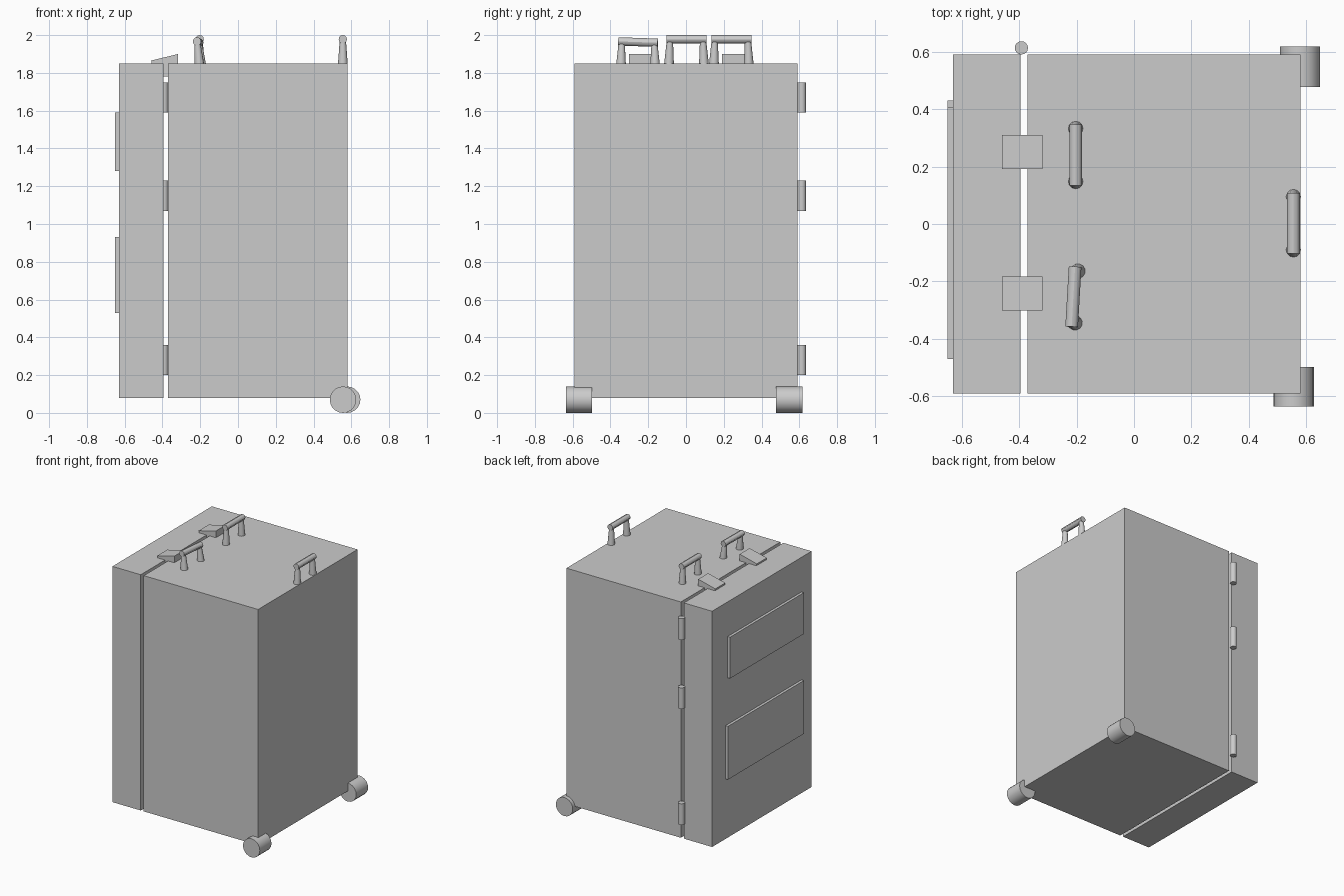
import bpy
from mathutils import Vector

cube = bpy.data.objects.get("Cube")
if cube:
    bpy.data.objects.remove(cube, do_unlink=True)

grey = bpy.data.materials.new("plain grey")
grey.use_nodes = True
COLOUR = (0.6, 0.6, 0.6, 1)
grey.diffuse_color = COLOUR
grey.node_tree.nodes["Principled BSDF"].inputs["Base Color"].default_value = COLOUR


def finish(name):
    obj = bpy.context.object
    obj.name = name
    obj.data.materials.append(grey)
    return obj


def box(name, low, high):
    low, high = Vector(low), Vector(high)
    bpy.ops.mesh.primitive_cube_add(size=1, location=(low + high) / 2)
    obj = finish(name)
    for v in obj.data.vertices:
        v.co *= high - low
    return obj


def rod(name, start, end, r1, r2, sides=16, smooth=True):
    start, end = Vector(start), Vector(end)
    axis = end - start
    bpy.ops.mesh.primitive_cone_add(vertices=sides, radius1=r1, radius2=r2,
                                    depth=axis.length, location=(start + end) / 2,
                                    rotation=axis.to_track_quat('Z', 'Y').to_euler())
    obj = finish(name)
    if smooth:
        bpy.ops.object.shade_smooth_by_angle()
    return obj


def prism(name, profile, y0, y1):
    # profile in x and z, extruded along y
    n = len(profile)
    verts = [(x, y, z) for y in (y0, y1) for x, z in profile]
    faces = [tuple(range(n)), tuple(reversed(range(n, 2 * n)))]
    faces += [(i, i + n, (i + 1) % n + n, (i + 1) % n) for i in range(n)]
    mesh = bpy.data.meshes.new(name)
    mesh.from_pydata(verts, [], faces)
    mesh.materials.append(grey)
    obj = bpy.data.objects.new(name, mesh)
    bpy.context.collection.objects.link(obj)


def handle(name, feet, tops):
    # two tapered posts and a round grip between their tops
    for side, foot, top in zip(("near", "far"), feet, tops):
        rod(f"{name}_{side}_post", foot, top, 0.026, 0.016, 12)
    a, b = map(Vector, tops)
    reach = (b - a).normalized() * 0.018
    rod(f"{name}_grip", a - reach, b + reach, 0.022, 0.022, 12)


# Case body and door, with an open gap between them
box("case_body", (-0.37, -0.59, 0.08), (0.58, 0.59, 1.85))
box("case_door", (-0.63, -0.59, 0.08), (-0.395, 0.59, 1.85))

# Raised panels on the door
box("upper_panel", (-0.65, -0.47, 1.28), (-0.625, 0.405, 1.59))
box("lower_panel", (-0.65, -0.47, 0.53), (-0.625, 0.43, 0.93))

# Hinge barrels along the back edge
for i, z in enumerate((0.28, 1.15, 1.67)):
    rod(f"hinge_{i + 1}", (-0.392, 0.613, z - 0.08), (-0.392, 0.613, z + 0.08), 0.023, 0.023)

# Tilted latches across the gap
latch = [(-0.46, 1.865), (-0.318, 1.9), (-0.318, 1.78), (-0.44, 1.78)]
for name, y in (("front", -0.242), ("back", 0.25)):
    prism(f"{name}_latch", latch, y - 0.059, y + 0.059)

# Carry handles on the top
handle("back_handle", [(-0.203, 0.148, 1.845), (-0.203, 0.332, 1.845)],
       [(-0.203, 0.152, 1.978), (-0.203, 0.328, 1.978)])
handle("front_handle", [(-0.205, -0.344, 1.845), (-0.195, -0.164, 1.845)],
       [(-0.216, -0.34, 1.966), (-0.206, -0.167, 1.96)])
handle("side_handle", [(0.555, -0.09, 1.845), (0.555, 0.095, 1.845)],
       [(0.555, -0.085, 1.978), (0.555, 0.09, 1.978)])

# Wheels under the free edge
rod("front_wheel", (0.556, -0.635, 0.07), (0.556, -0.497, 0.07), 0.07, 0.07, 20)
rod("back_wheel", (0.578, 0.477, 0.07), (0.578, 0.618, 0.07), 0.07, 0.07, 20)
